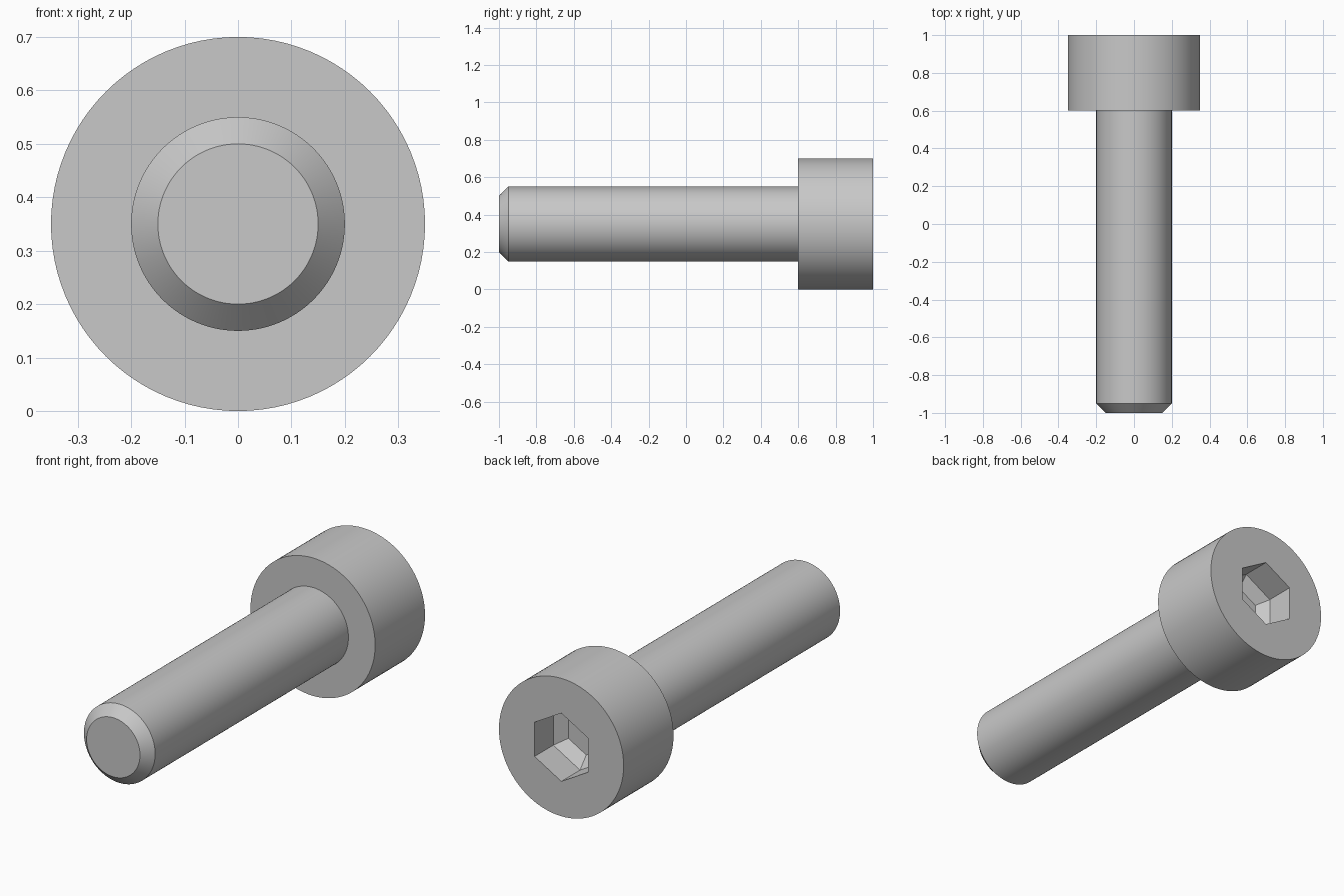
import bpy, bmesh
from math import sin, cos, pi

SEGMENTS = 96
AXIS_HEIGHT = 0.35

if "Cube" in bpy.data.objects:
    bpy.data.objects.remove(bpy.data.objects["Cube"], do_unlink=True)

steel = bpy.data.materials.new("grey steel")
steel.use_nodes = True
grey = (0.58, 0.58, 0.58, 1)
steel.diffuse_color = grey
steel.node_tree.nodes["Principled BSDF"].inputs["Base Color"].default_value = grey


def circle(radius):
    return lambda angle: radius


def hexagon(apothem):
    # Corners point straight up and down
    return lambda angle: apothem / cos(angle % (pi / 3) - pi / 6)


def loft(name, sections, cap_start=False, cap_end=False):
    """Skin a list of (y, outline) sections along the screw axis."""
    bm = bmesh.new()
    rings = []
    for y, outline in sections:
        ring = []
        for i in range(SEGMENTS):
            a = 2 * pi * i / SEGMENTS
            r = outline(a)
            ring.append(bm.verts.new((r * sin(a), y, AXIS_HEIGHT + r * cos(a))))
        rings.append(ring)
    for near, far in zip(rings, rings[1:]):
        for i in range(SEGMENTS):
            j = (i + 1) % SEGMENTS
            bm.faces.new((near[i], near[j], far[j], far[i]))
    if cap_start:
        bm.faces.new(rings[0][::-1])
    if cap_end:
        bm.faces.new(rings[-1])
    # Sections run from front to back, so this winding faces outward
    mesh = bpy.data.meshes.new(name)
    bm.to_mesh(mesh)
    bm.free()
    mesh.materials.append(steel)
    obj = bpy.data.objects.new(name, mesh)
    bpy.context.collection.objects.link(obj)
    bpy.ops.object.select_all(action="DESELECT")
    obj.select_set(True)
    bpy.context.view_layer.objects.active = obj
    bpy.ops.object.shade_smooth_by_angle(angle=pi / 7)
    return obj


# Shank with a chamfered tip, open where it meets the head
loft("shank", [(-1, circle(0.15)), (-0.95, circle(0.2)), (0.6, circle(0.2))],
     cap_start=True)

# Cylindrical head with a hexagonal socket that tapers at its floor
loft("socket_head", [
    (0.6, circle(0.2)),
    (0.6, circle(0.35)),
    (1.0, circle(0.35)),
    (1.0, hexagon(0.15)),
    (0.85, hexagon(0.15)),
    (0.8, hexagon(0.1)),
], cap_end=True)
